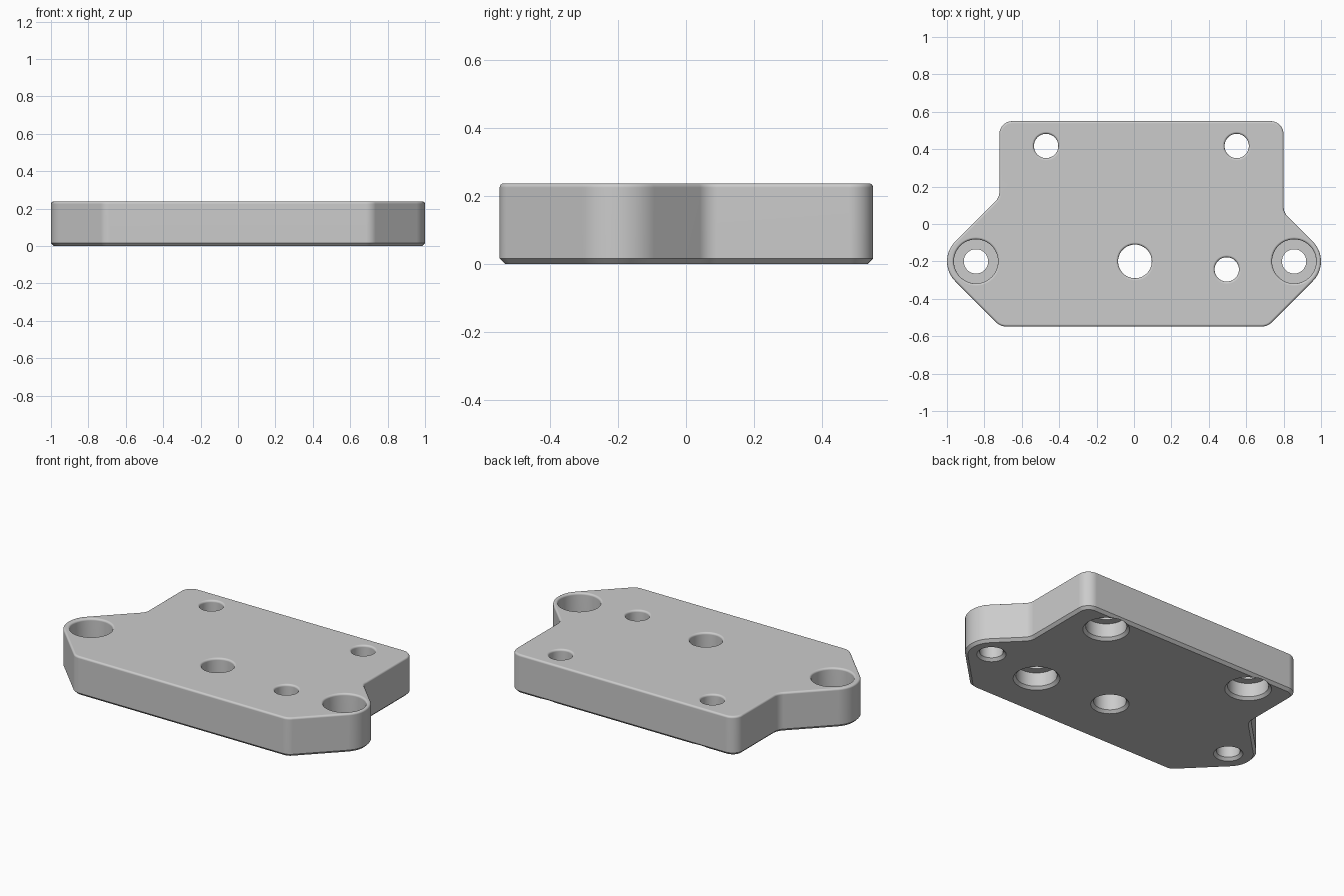
import bpy, bmesh, math
from mathutils import Vector

cube = bpy.data.objects.get("Cube")
if cube:
    bpy.data.objects.remove(cube, do_unlink=True)

HEIGHT = 0.237
CHAMFER = 0.016   # flat chamfer around the underside
ROUND = 0.012     # rounded edge around the top
EAR_X, EAR_Y, EAR_R = 0.85, -0.2, 0.15
TIP = EAR_X + EAR_R * math.sqrt(2)   # where the ear's 45 degree sides would meet

grey = bpy.data.materials.new("satin grey")
grey.use_nodes = True
colour = (0.6, 0.6, 0.6, 1)
grey.diffuse_color = colour
grey.node_tree.nodes["Principled BSDF"].inputs["Base Color"].default_value = colour


def rounded_outline(corners, steps=10):
    """Counterclockwise corners (x, y, radius) -> list of (point, outward normal)."""
    result = []
    for i, (x, y, r) in enumerate(corners):
        p = Vector((x, y))
        before, after = corners[i - 1], corners[(i + 1) % len(corners)]
        d1 = (p - Vector(before[:2])).normalized()
        d2 = (Vector(after[:2]) - p).normalized()
        turn = math.atan2(d1.x * d2.y - d1.y * d2.x, d1.dot(d2))
        side = math.copysign(1, turn)
        n1 = Vector((d1.y, -d1.x))
        centre = p - d1 * r * math.tan(abs(turn) / 2) - n1 * r * side
        start = math.atan2(n1.y, n1.x)
        for k in range(steps + 1):
            a = start + turn * k / steps
            n = Vector((math.cos(a), math.sin(a)))
            result.append((centre + n * r * side, n))
    return result


def make_object(name, bm):
    bmesh.ops.recalc_face_normals(bm, faces=bm.faces)
    mesh = bpy.data.meshes.new(name)
    bm.to_mesh(mesh)
    bm.free()
    mesh.materials.append(grey)
    obj = bpy.data.objects.new(name, mesh)
    bpy.context.collection.objects.link(obj)
    return obj


def loft(name, rings):
    """Skin stacked rings and cap both ends."""
    bm = bmesh.new()
    loops = [[bm.verts.new(p) for p in ring] for ring in rings]
    count = len(loops[0])
    for low, high in zip(loops, loops[1:]):
        for i in range(count):
            j = (i + 1) % count
            bm.faces.new((low[i], low[j], high[j], high[i]))
    bm.faces.new(loops[0][::-1])
    bm.faces.new(loops[-1])
    return make_object(name, bm)


def round_steps(steps=4):
    """(inset, z) pairs of the rounded upper edge, going up."""
    angles = [math.pi / 2 * k / steps for k in range(steps + 1)]
    return [(ROUND * (1 - math.cos(a)), HEIGHT - ROUND * (1 - math.sin(a))) for a in angles]


# Plate body: tapered front half with two ears, narrower rear block
front, rear, left, right = -0.548, 0.55, -0.72, 0.80
front_x = TIP - (EAR_Y - front)
outline = rounded_outline([
    (-front_x, front, 0.07),
    (front_x, front, 0.07),
    (TIP, EAR_Y, EAR_R),
    (right, EAR_Y + TIP - right, 0.07),
    (right, rear, 0.07),
    (left, rear, 0.07),
    (left, EAR_Y + TIP + left, 0.07),
    (-TIP, EAR_Y, EAR_R),
])
sections = [(CHAMFER, 0), (0, CHAMFER)] + round_steps()
plate = loft("mounting_plate", [
    [(*(p - n * inset), z) for p, n in outline] for inset, z in sections])


def cut_hole(x, y, low_r, high_r, step_z=None, sides=48):
    """Drill a hole, chamfered below and rounded above, optionally stepped."""
    over = 0.02
    profile = [(low_r + CHAMFER + over, -over), (low_r, CHAMFER)]
    if step_z:
        profile += [(low_r, step_z), (high_r, step_z)]
    profile += [(high_r + inset, z) for inset, z in round_steps()]
    profile.append((high_r + ROUND, HEIGHT + over))
    rings = []
    for r, z in profile:
        turns = [2 * math.pi * k / sides for k in range(sides)]
        rings.append([(x + r * math.cos(a), y + r * math.sin(a), z) for a in turns])
    cutter = loft("hole_cutter", rings)
    cutter.hide_render = True
    mod = plate.modifiers.new("hole", 'BOOLEAN')
    mod.operation = 'DIFFERENCE'
    mod.solver = 'EXACT'
    mod.object = cutter
    bpy.ops.object.modifier_apply(modifier=mod.name)
    bpy.data.objects.remove(cutter, do_unlink=True)


bpy.ops.object.select_all(action='DESELECT')
bpy.context.view_layer.objects.active = plate
plate.select_set(True)

SCREW = 0.065
# Ear holes, counterbored from above
for x in (-0.845, 0.856):
    cut_hole(x, EAR_Y, SCREW, 0.118, HEIGHT - 0.115)
# Rear pair and offset hole, counterbored from below
for x, y in ((-0.47, 0.417), (0.549, 0.417), (0.496, -0.243)):
    cut_hole(x, y, 0.113, SCREW, 0.1)
# Plain central hole
cut_hole(0.005, EAR_Y, 0.09, 0.09)

# Smooth curved walls, crisp chamfers and flat faces
bpy.ops.object.shade_smooth_by_angle(angle=math.radians(35))
weighted = plate.modifiers.new("flat face normals", 'WEIGHTED_NORMAL')
weighted.keep_sharp = True
